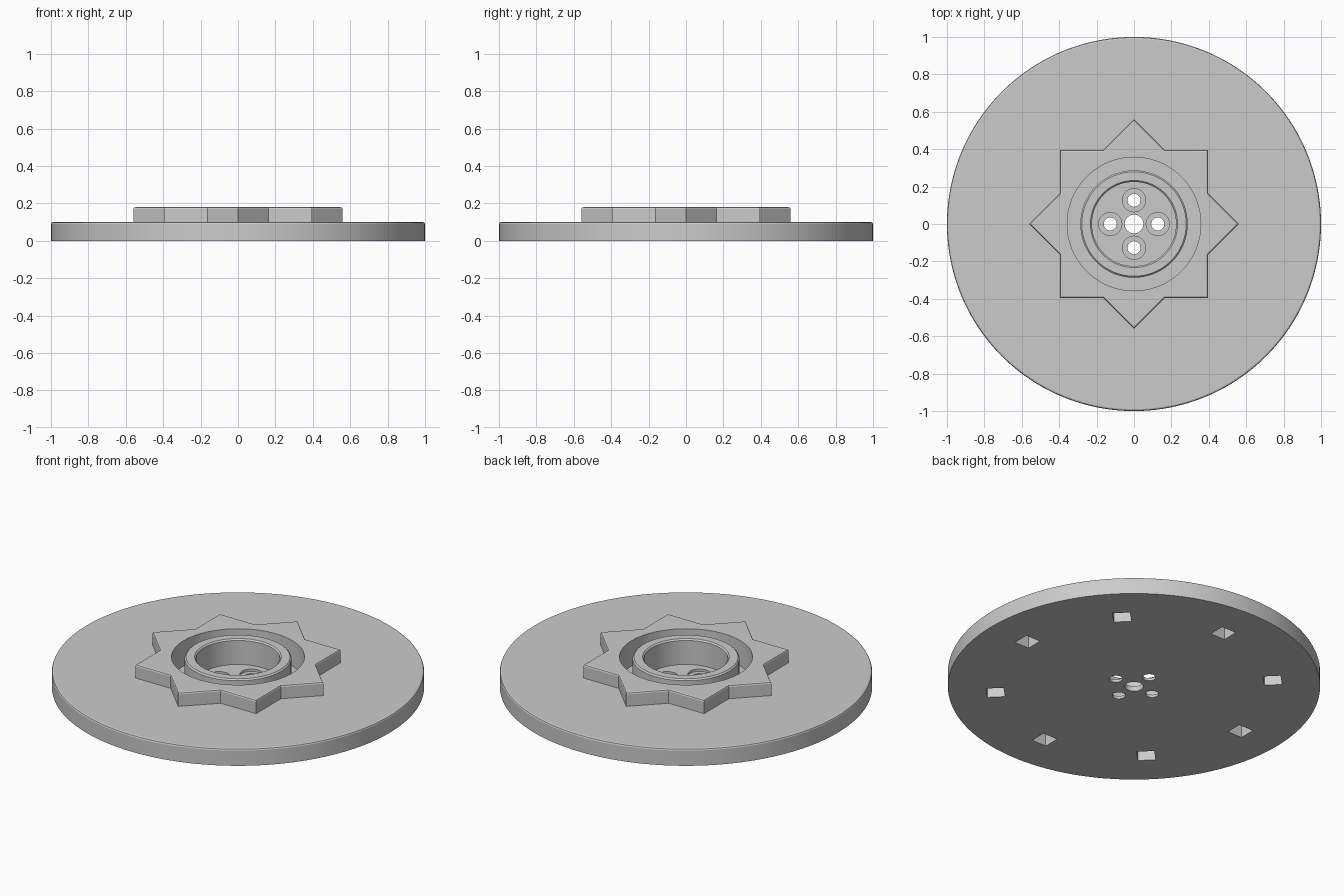
import bpy, bmesh, math
from mathutils import Matrix, Vector

if "Cube" in bpy.data.objects:
    bpy.data.objects.remove(bpy.data.objects["Cube"])

grey = bpy.data.materials.new("light grey")
grey.diffuse_color = (0.6, 0.6, 0.6, 1)
grey.use_nodes = True
grey.node_tree.nodes["Principled BSDF"].inputs["Base Color"].default_value = grey.diffuse_color

FLOOR, DECK, TOP = 0.03, 0.10, 0.18
RECESS_R, COLLAR_R, POCKET_R = 0.357, 0.287, 0.225


def finish(bm, name):
    bmesh.ops.recalc_face_normals(bm, faces=bm.faces)
    mesh = bpy.data.meshes.new(name)
    bm.to_mesh(mesh)
    bm.free()
    mesh.materials.append(grey)
    ob = bpy.data.objects.new(name, mesh)
    bpy.context.collection.objects.link(ob)
    return ob


def lathe(name, profile, n=96, centre=(0, 0), closed=False):
    """Spin an (r, z) profile about a vertical axis; open profiles get end caps."""
    bm = bmesh.new()
    rings = [[bm.verts.new((centre[0] + r * math.cos(math.tau * i / n),
                            centre[1] + r * math.sin(math.tau * i / n), z))
              for i in range(n)] for r, z in profile]
    pairs = list(zip(rings, rings[1:]))
    if closed:
        pairs.append((rings[-1], rings[0]))
    else:
        bm.faces.new(rings[0])
        bm.faces.new(rings[-1])
    for a, b in pairs:
        for i in range(n):
            j = (i + 1) % n
            bm.faces.new((a[i], a[j], b[j], b[i]))
    return finish(bm, name)


def cut(ob, cutter):
    cutter.hide_render = True
    mod = ob.modifiers.new("cut", 'BOOLEAN')
    mod.operation, mod.solver, mod.object = 'DIFFERENCE', 'EXACT', cutter
    bpy.context.view_layer.objects.active = ob
    bpy.ops.object.modifier_apply(modifier=mod.name)
    bpy.data.objects.remove(cutter)


# round base plate with a softened upper rim
b = 0.01
base = lathe("base_plate", [(1, 0), (1, DECK - b), (1 - 0.3 * b, DECK - 0.3 * b),
                            (1 - b, DECK)], 160)

# eight-pointed star: two overlapping squares
bm = bmesh.new()
tip = 0.56
notch = tip / math.sqrt(2) / math.cos(math.pi / 8)
outline = []
for i in range(16):
    r = notch if i % 2 else tip
    a = i * math.pi / 8
    outline.append(bm.verts.new((r * math.cos(a), r * math.sin(a), DECK)))
face = bm.faces.new(outline)
geom = bmesh.ops.extrude_face_region(bm, geom=[face])["geom"]
bmesh.ops.translate(bm, verts=[v for v in geom if isinstance(v, bmesh.types.BMVert)],
                    vec=(0, 0, TOP - DECK))
bmesh.ops.recalc_face_normals(bm, faces=bm.faces)
top_edges = [e for e in bm.edges if all(v.co.z > TOP - 0.001 for v in e.verts)]
bmesh.ops.bevel(bm, geom=top_edges, offset=0.01, segments=2, profile=0.5, affect='EDGES')
star = finish(bm, "star_boss")

# round recess through the star and into the plate
for ob in (base, star):
    cut(ob, lathe("recess_cutter", [(RECESS_R, FLOOR), (RECESS_R, 0.3)]))

# raised collar standing in the recess
c = 0.008
collar = lathe("collar", [(POCKET_R, FLOOR), (COLLAR_R, FLOOR), (COLLAR_R, TOP - c),
                          (COLLAR_R - c, TOP), (POCKET_R + c, TOP), (POCKET_R, TOP - c)],
               closed=True)

# central hole and four counterbored screw holes
cut(base, lathe("centre_hole_cutter", [(0.05, -0.1), (0.05, 0.2)], 48))
for i in range(4):
    a = i * math.pi / 2
    pos = (0.127 * math.cos(a), 0.127 * math.sin(a))
    cut(base, lathe("screw_hole_cutter", [(0.035, -0.1), (0.035, 0.016),
                                          (0.062, 0.016), (0.062, 0.2)], 40, pos))

# eight square sockets in the underside
bm = bmesh.new()
depth, side = 0.08, 0.095
for i in range(8):
    m = (Matrix.Rotation(i * math.pi / 4, 4, 'Z')
         @ Matrix.Translation((0.747, 0, depth - 0.1))
         @ Matrix.Diagonal((side, side, 0.2, 1)))
    bmesh.ops.create_cube(bm, size=1, matrix=m)
cut(base, finish(bm, "socket_cutter"))

# smooth round walls, crisp edges
for ob in (base, star, collar):
    bpy.ops.object.select_all(action='DESELECT')
    ob.select_set(True)
    bpy.context.view_layer.objects.active = ob
    bpy.ops.object.shade_smooth_by_angle(angle=math.radians(18))
